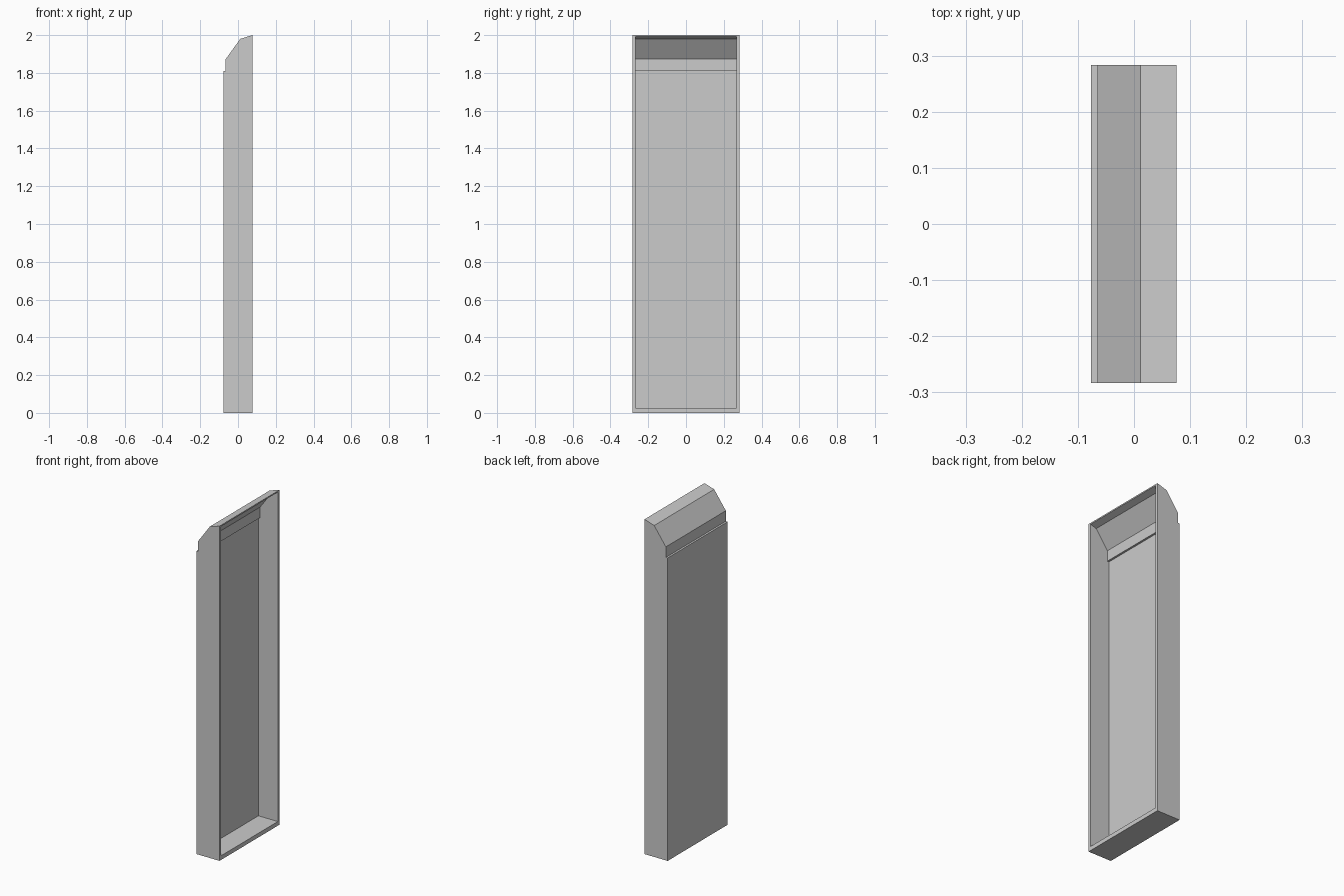
import bpy
import bmesh

if "Cube" in bpy.data.objects:
    bpy.data.objects.remove(bpy.data.objects["Cube"], do_unlink=True)

grey = bpy.data.materials.new("plain grey")
grey.use_nodes = True
grey.diffuse_color = (0.6, 0.6, 0.6, 1)
grey.node_tree.nodes["Principled BSDF"].inputs["Base Color"].default_value = grey.diffuse_color

HALF_WIDTH = 0.283
SIDE = 0.016    # side wall thickness
BACK = 0.025    # back wall and floor thickness
FRONT_X = 0.076

# Side profile of the back wall, from the floor up to the front top edge
back_profile = [(-0.077, 0), (-0.077, 1.81), (-0.065, 1.81),
                (-0.065, 1.873), (0.012, 1.98), (FRONT_X, 2)]


def extrude_profile(name, points, y0, y1):
    """Solid prism from an xz profile, spanning y0 to y1."""
    bm = bmesh.new()
    face = bm.faces.new([bm.verts.new((x, y0, z)) for x, z in points])
    moved = bmesh.ops.extrude_face_region(bm, geom=[face])["geom"]
    bmesh.ops.translate(bm, vec=(0, y1 - y0, 0),
                        verts=[v for v in moved if isinstance(v, bmesh.types.BMVert)])
    bmesh.ops.recalc_face_normals(bm, faces=bm.faces)
    mesh = bpy.data.meshes.new(name)
    bm.to_mesh(mesh)
    bm.free()
    mesh.materials.append(grey)
    obj = bpy.data.objects.new(name, mesh)
    bpy.context.collection.objects.link(obj)
    return obj


# Outer shell, filled from back profile to the open side
shell = extrude_profile("hollow_panel", back_profile + [(FRONT_X, 0)],
                        -HALF_WIDTH, HALF_WIDTH)

# Cavity: the same profile pushed inward, running out through the open side
inner = [(x + BACK, max(z, BACK)) for x, z in back_profile]
cavity = extrude_profile("cavity_cutter", inner + [(inner[-1][0], BACK)],
                         SIDE - HALF_WIDTH, HALF_WIDTH - SIDE)
cavity.hide_render = True
cavity.hide_viewport = True

cut = shell.modifiers.new("Hollow", "BOOLEAN")
cut.operation = "DIFFERENCE"
cut.solver = "EXACT"
cut.object = cavity
